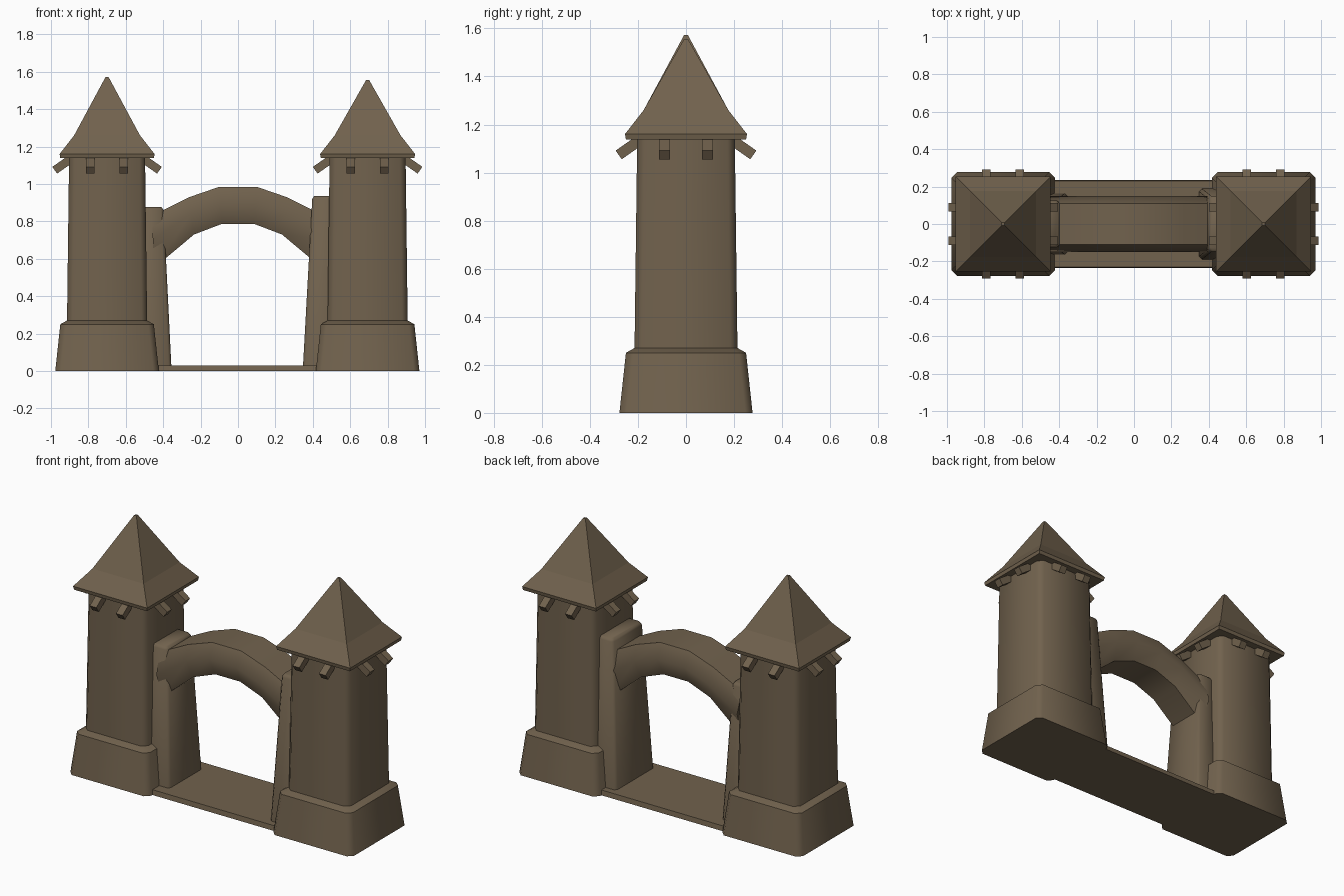
import bpy, bmesh, math
from mathutils import Matrix, Vector

if "Cube" in bpy.data.objects:
    bpy.data.objects.remove(bpy.data.objects["Cube"])

stone = bpy.data.materials.new("brown_stone")
stone.diffuse_color = (0.165, 0.122, 0.075, 1)
stone.use_nodes = True
stone.node_tree.nodes["Principled BSDF"].inputs["Base Color"].default_value = stone.diffuse_color


def finish(name, bm, angle=50):
    bmesh.ops.recalc_face_normals(bm, faces=bm.faces)
    me = bpy.data.meshes.new(name)
    bm.to_mesh(me)
    bm.free()
    ob = bpy.data.objects.new(name, me)
    bpy.context.collection.objects.link(ob)
    me.materials.append(stone)
    bpy.ops.object.select_all(action='DESELECT')
    ob.select_set(True)
    bpy.context.view_layer.objects.active = ob
    if angle:
        bpy.ops.object.shade_smooth_by_angle(angle=math.radians(angle))
    return ob


def loft(name, rings, angle=50):
    """Skin a stack of equal-length rings and cap both ends."""
    bm = bmesh.new()
    vs = [[bm.verts.new(p) for p in r] for r in rings]
    n = len(rings[0])
    for a, b in zip(vs, vs[1:]):
        for i in range(n):
            j = (i + 1) % n
            bm.faces.new((a[i], a[j], b[j], b[i]))
    bm.faces.new(vs[0])
    bm.faces.new(vs[-1])
    return finish(name, bm, angle)


def rect(x0, x1, hy, z, c=0.0):
    """Horizontal rectangle ring, corners cut by c."""
    if not c:
        return [(x0, -hy, z), (x1, -hy, z), (x1, hy, z), (x0, hy, z)]
    return [(x0 + c, -hy, z), (x1 - c, -hy, z), (x1, -hy + c, z), (x1, hy - c, z),
            (x1 - c, hy, z), (x0 + c, hy, z), (x0, hy - c, z), (x0, -hy + c, z)]


def square(cx, h, z, c=0.0):
    return rect(cx - h, cx + h, h, z, c)


def tower(side, cx, apex):
    # flared plinth
    loft(side + "_tower_base", [square(cx, 0.277, 0, 0.03), square(cx, 0.25, 0.25, 0.03),
                                square(cx, 0.205, 0.275, 0.03)])
    # tapered shaft
    loft(side + "_tower_shaft", [square(cx, 0.215, 0.2, 0.03), square(cx, 0.203, 1.15, 0.03)])
    # bell-cast roof
    loft(side + "_roof", [square(cx, 0.25, 1.138), square(cx, 0.254, 1.16),
                          square(cx, 0.176, 1.26), square(cx, 0.008, apex)], 0)
    # rafter ends, two per side
    bm = bmesh.new()
    for k in range(4):
        for off in (-0.09, 0.09):
            m = (Matrix.Translation((cx, 0, 0)) @ Matrix.Rotation(k * math.pi / 2, 4, 'Z')
                 @ Matrix.Translation((0.235, off, 1.105))
                 @ Matrix.Rotation(math.radians(35), 4, 'Y')
                 @ Matrix.Diagonal((0.11, 0.045, 0.044, 1)))
            bmesh.ops.create_cube(bm, size=1, matrix=m)
    finish(side + "_rafter_ends", bm, 0)


tower("left", -0.70, 1.572)
tower("right", 0.693, 1.556)

# leaning gate piers beside the opening
loft("left_pier", [rect(-0.55, -0.355, 0.165, 0, 0.015), rect(-0.55, -0.398, 0.125, 0.86, 0.015),
                   rect(-0.54, -0.408, 0.115, 0.876, 0.015)])
loft("right_pier", [rect(0.346, 0.55, 0.19, 0, 0.015), rect(0.397, 0.55, 0.15, 0.92, 0.015),
                    rect(0.407, 0.54, 0.14, 0.936, 0.015)])

# threshold slab
loft("threshold", [rect(-0.6, 0.6, 0.235, 0), rect(-0.6, 0.6, 0.23, 0.03)], 0)

# arch: six-sided section swept through outer/inner point pairs
half = [((-0.46, 0.83), (-0.45, 0.55)), ((-0.265, 0.928), (-0.235, 0.73)),
        ((-0.10, 0.985), (-0.085, 0.787))]
pairs = half + [((-o[0], o[1]), (-i[0], i[1])) for o, i in reversed(half)]
rings = []
for o, i in pairs:
    o, i = Vector(o), Vector(i)
    sec = [(0, -0.11), (0, 0.11), (0.45, 0.15), (1, 0.10), (1, -0.10), (0.45, -0.15)]
    rings.append([(p.x, y, p.y) for t, y in sec for p in [o.lerp(i, t)]])
loft("arch", rings, 55)
